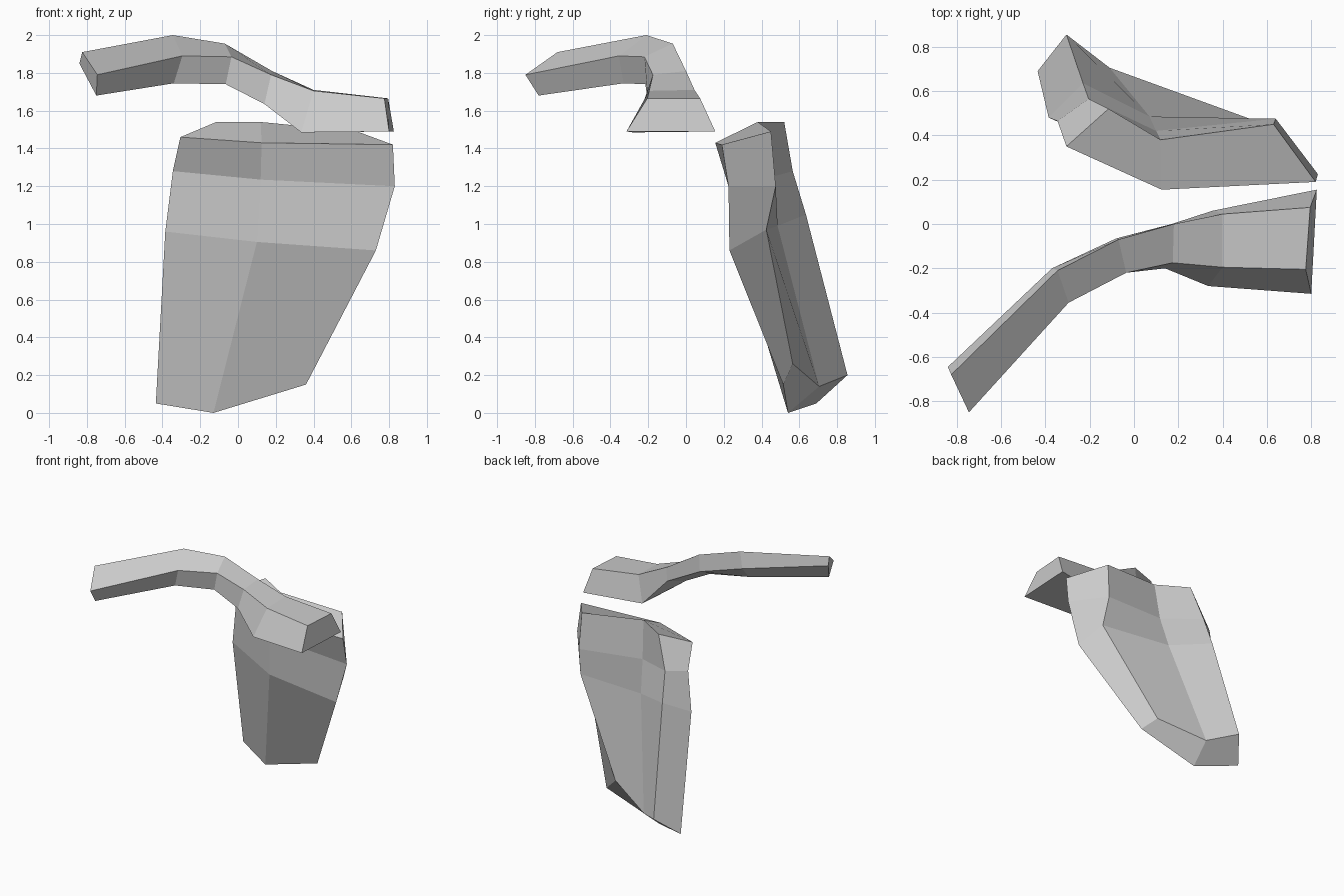
import bpy
import bmesh

# Remove the default cube only
default_cube = bpy.data.objects.get("Cube")
if default_cube:
    bpy.data.objects.remove(default_cube, do_unlink=True)


def make_material(name, colour):
    material = bpy.data.materials.new(name)
    material.use_nodes = True
    material.diffuse_color = colour
    shader = material.node_tree.nodes["Principled BSDF"]
    shader.inputs["Base Color"].default_value = colour
    return material


def loft_rails(name, rails, material):
    """Skin a closed solid around lengthwise rails and cap both ends."""
    bm = bmesh.new()
    columns = [[bm.verts.new(point) for point in rail] for rail in rails]
    stations = len(columns[0])

    # Flat panels between neighbouring rails
    for index, rail in enumerate(columns):
        previous = columns[index - 1]
        for step in range(stations - 1):
            bm.faces.new((previous[step], rail[step],
                          rail[step + 1], previous[step + 1]))

    # End caps, split into quads across opposite rails
    half = len(columns) // 2
    for end in (0, -1):
        ring = [rail[end] for rail in columns]
        for low in range(half - 1):
            high = len(ring) - 1 - low
            bm.faces.new((ring[low], ring[low + 1], ring[high - 1], ring[high]))

    bmesh.ops.recalc_face_normals(bm, faces=bm.faces[:])
    mesh = bpy.data.meshes.new(name)
    bm.to_mesh(mesh)
    bm.free()
    mesh.materials.append(material)
    part = bpy.data.objects.new(name, mesh)
    bpy.context.collection.objects.link(part)
    return part


light_grey = make_material("light grey", (0.6, 0.6, 0.6, 1))

# Collar bone: four rails running from the inner end to the flared outer end
top_ridge = [(-.825, -.68, 1.91), (-.345, -.21, 2), (-.07, -.07, 1.955),
             (.18, 0, 1.81), (.4, .045, 1.71), (.795, .075, 1.665)]
front_ridge = [(-.745, -.85, 1.79), (-.295, -.355, 1.89), (-.035, -.22, 1.885),
               (.175, -.175, 1.79), (.4, -.195, 1.705), (.775, -.205, 1.665)]
front_base = [(-.75, -.78, 1.68), (-.34, -.33, 1.745), (-.065, -.215, 1.74),
              (.14, -.2, 1.635), (.335, -.28, 1.485), (.8, -.315, 1.49)]
back_base = [(-.84, -.645, 1.85), (-.37, -.2, 1.87), (-.08, -.065, 1.82),
             (.17, 0, 1.7), (.355, .06, 1.49), (.825, .155, 1.49)]
loft_rails("collar_bone", [top_ridge, front_ridge, front_base, back_base], light_grey)

# Shoulder blade: six rails running from the top edge to the lower tip
front_inner = [(-.305, .35, 1.46), (-.345, .465, 1.28), (-.385, .48, .96), (-.435, .69, .05)]
front_middle = [(.125, .155, 1.43), (.12, .24, 1.235), (.1, .265, .905), (-.13, .54, 0)]
front_outer = [(.82, .19, 1.42), (.83, .225, 1.2), (.73, .23, .86), (.36, .515, .15)]
back_outer = [(.63, .45, 1.49), (.64, .475, 1.2), (.66, .425, .97), (.245, .565, .26)]
back_middle = [(.12, .38, 1.54), (.1, .42, 1.24), (.07, .485, .99), (-.11, .705, .14)]
back_inner = [(-.115, .52, 1.54), (-.205, .565, 1.28), (-.23, .635, 1.05), (-.305, .855, .2)]
loft_rails("shoulder_blade",
           [front_inner, front_middle, front_outer, back_outer, back_middle, back_inner],
           light_grey)
